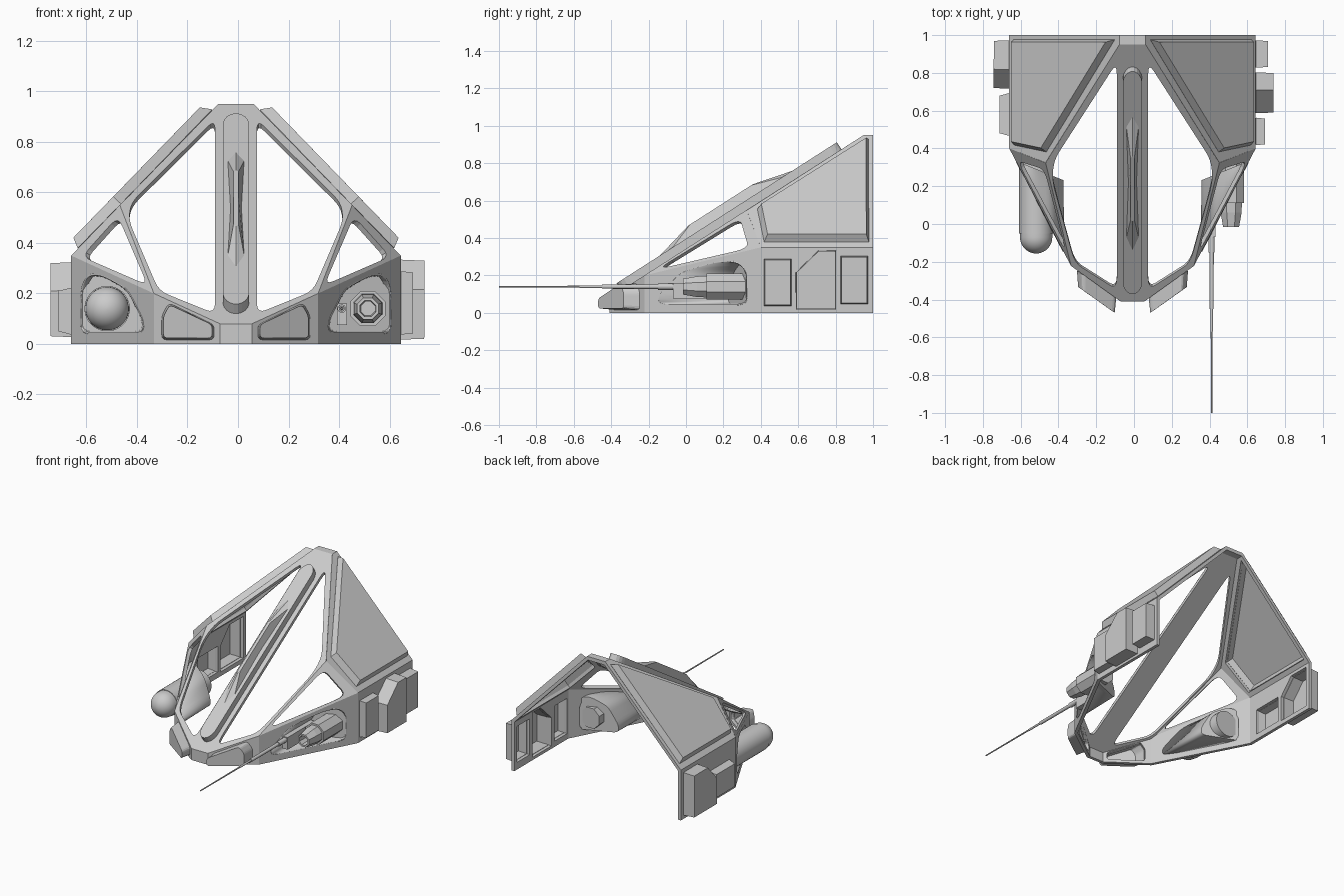
import bpy, bmesh, math
from mathutils import Vector

if "Cube" in bpy.data.objects:
    bpy.data.objects.remove(bpy.data.objects["Cube"])

CX = -0.008  # centreline of the hull


def proj(tri, axis, pts):
    """Lay 2D points on a plane: axis 1 takes (x, z), axis 0 takes (y, z)."""
    a, b, c = [Vector(p) for p in tri]
    n = (b - a).cross(c - a).normalized()
    out = []
    for u, z in pts:
        p = Vector((u, 0, z)) if axis == 1 else Vector((0, u, z))
        p[axis] = -n.dot(p - a) / n[axis]
        out.append(p)
    return out


def rounded(pts, r, n=4):
    """Replace every corner with a small arc."""
    out, vs = [], [Vector(p) for p in pts]
    for i, p in enumerate(vs):
        a, b = vs[i - 1] - p, vs[(i + 1) % len(vs)] - p
        a = p + a.normalized() * min(r, a.length * .45)
        b = p + b.normalized() * min(r, b.length * .45)
        for k in range(n + 1):
            t = k / n
            out.append(tuple(a * (1 - t) ** 2 + p * 2 * t * (1 - t) + b * t * t))
    return out


def shrink(pts, d):
    """Pull an outline towards its middle by about d."""
    us, zs = [p[0] for p in pts], [p[1] for p in pts]
    mu, mz = (min(us) + max(us)) / 2, (min(zs) + max(zs)) / 2
    fu, fz = 1 - 2 * d / (max(us) - min(us)), 1 - 2 * d / (max(zs) - min(zs))
    return [(mu + (u - mu) * fu, mz + (z - mz) * fz) for u, z in pts]


def finish(name, bm, side=0, thick=0, offset=-1, smooth=None):
    """side 0 mirrors the part, 1 or -1 keeps it on the right or left."""
    if side == -1:
        for v in bm.verts:
            v.co.x *= -1
        bmesh.ops.reverse_faces(bm, faces=bm.faces[:])
    me = bpy.data.meshes.new(name)
    bm.to_mesh(me)
    bm.free()
    ob = bpy.data.objects.new(name, me)
    ob.location.x = CX
    bpy.context.collection.objects.link(ob)
    if smooth:
        me.polygons.foreach_set("use_smooth", [True] * len(me.polygons))
        me.set_sharp_from_angle(angle=math.radians(smooth))
    if thick:
        m = ob.modifiers.new("Thickness", 'SOLIDIFY')
        m.thickness, m.offset = thick, offset
    if side == 0:
        ob.modifiers.new("Mirror", 'MIRROR')
    return ob


def plate(name, tri, axis, outer, holes=(), side=0, thick=0.022):
    bm = bmesh.new()
    edges = []
    for loop in [outer, *holes]:
        vs = [bm.verts.new(p) for p in proj(tri, axis, loop)]
        edges += [bm.edges.new((vs[i - 1], vs[i])) for i in range(len(vs))]
    a, b, c = [Vector(p) for p in tri]
    n = (b - a).cross(c - a).normalized()
    if n[axis] * (-1 if axis == 1 else 1) < 0:
        n = -n
    bmesh.ops.triangle_fill(bm, edges=edges, use_beauty=True, normal=n)
    for f in bm.faces:
        f.normal_update()
        if f.normal.dot(n) < 0:
            f.normal_flip()
    return finish(name, bm, side, thick)


def pocket(name, base, end, side=0, thick=0.008, smooth=None, closed=False):
    """Pressed shape: walls from base loop to end loop, capped at the end."""
    bm = bmesh.new()
    a, b = [[bm.verts.new(p) for p in loop] for loop in (base, end)]
    for i in range(len(a)):
        bm.faces.new((a[i - 1], a[i], b[i], b[i - 1]))
    bm.faces.new(b)
    if closed:
        bm.faces.new(a[::-1])
    bmesh.ops.recalc_face_normals(bm, faces=bm.faces[:])
    return finish(name, bm, side, 0 if closed else thick, 0, smooth)


def lathe(name, x, z, profile, n, smooth=None):
    """Turn (y, radius) pairs about an axis along y."""
    bm = bmesh.new()
    rings = []
    for y, r in profile:
        rings.append([bm.verts.new((x - CX + r * math.cos(t), y, z + r * math.sin(t)))
                      for t in [(k + .5) * math.tau / n for k in range(n)]])
    for a, b in zip(rings, rings[1:]):
        for i in range(n):
            bm.faces.new((a[i - 1], a[i], b[i], b[i - 1]))
    bm.faces.new(rings[0])
    bm.faces.new(rings[-1])
    bmesh.ops.recalc_face_normals(bm, faces=bm.faces[:])
    return finish(name, bm, 1, smooth=smooth)


# Key corners of the right half
nose, low = (.063, -.41, .08), (.325, -.2225, .20)
node, corner = (.46, .324, .55), (.6525, .40, .35)
front = (nose, (0, -.41, .08), (0, .949, .95))
up = Vector((0, -.539, .842))

# Sloping canopy frame with the large front windows
window = rounded([(.083, .89), (.415, .56), (.425, .49), (.305, .21), (.083, .12)], .04)
plate("canopy_frame", front, 1,
      [(0, .08), (.063, .08), (.325, .2), (.46, .55), (.07, .95), (0, .95)], [window])

# Side frame with the triangular windows
tri = (low, corner, node)
plate("side_window_frame", tri, 1, [(.325, .2), (.6525, .35), (.46, .55)],
      [rounded([(.467, .505), (.350, .233), (.610, .346)], .04)])

# Roof slopes with raised hollow panels
roof = ((.07, 0, .95), (.6525, 0, .35), (.6525, 1, .35))
panel = [(.42, .38), (.975, .38), (.975, .925), (.385, .553)]
plate("roof_slope", roof, 0, [(.324, .55), (.40, .35), (1, .35), (1, .95), (.949, .95)], [panel])
raised = [(.438, .392), (.962, .392), (.962, .905), (.405, .553)]
lift = Vector((.717, 0, .697)) * .04
pocket("roof_panel", proj(roof, 0, panel), [p + lift for p in proj(roof, 0, raised)])
pocket("apex_cap", [Vector(p) for p in ((-.07, .949, .925), (.07, .949, .925), (.07, 1, .925), (-.07, 1, .925))],
       [Vector(p) for p in ((-.07, .949, .95), (.07, .949, .95), (.07, 1, .95), (-.07, 1, .95))],
       side=1, closed=True)

# Nose and angled front walls with pressed-out pods
plate("nose_wall", ((0, -.41, 0), (.063, -.41, 0), nose), 1, [(0, 0), (.063, 0), (.063, .08), (0, .08)])
wall = (nose, (.063, -.41, 0), low)
pod = rounded([(.09, .02), (.29, .02), (.29, .11), (.265, .158), (.09, .073)], .016, 3)
plate("front_wall", wall, 1, [(.063, 0), (.325, 0), (.325, .2), (.063, .08)], [pod])
pocket("front_pod", proj(wall, 1, pod),
       [p + Vector((0, -.08, 0)) for p in proj(wall, 1, shrink(pod, .006))])

# Side walls with weapon bays pressed inwards
wall = (low, (.325, -.2225, 0), corner)
bay = rounded([(.585, .275), (.613, .22), (.613, .043), (.365, .043), (.365, .095), (.43, .22), (.53, .275)], .035)
plate("bay_wall", wall, 1, [(.325, 0), (.6525, 0), (.6525, .35), (.325, .2)], [bay])
bay_back = ((.37, .23, 0), (.613, .33, 0), (.37, .23, 1))
pocket("weapon_bay", proj(wall, 1, bay), proj(bay_back, 1, shrink(bay, .004)), smooth=35)

# Rear walls with hollow equipment boxes: (outline in y,z ; outer x ; taper)
def rect(y0, y1, z0, z1, cy=0, cz=0):
    top = [(y0 + cy, z1), (y0, z1 - cz)] if cy else [(y0, z1)]
    return [(y0, z0), (y1, z0), (y1, z1)] + top

boxes = {
    1: [(rect(.42, .56, .04, .285), .698, .004), (rect(.59, .80, .02, .33, .12, .115), .743, .003),
        (rect(.83, .97, .05, .30), .716, .004)],
    -1: [(rect(.47, .69, .04, .22), .70, .012), (rect(.72, .97, .03, .32, .10, .11), .732, .003)],
}
for side, label in ((1, "right"), (-1, "left")):
    flat = lambda x: ((x, 0, 0), (x, 1, 0), (x, 0, 1))
    plate(label + "_rear_wall", flat(.6525), 0, [(.4, 0), (1, 0), (1, .35), (.4, .35)],
          [b[0] for b in boxes[side]], side)
    for i, (outline, x, taper) in enumerate(boxes[side]):
        pocket(f"{label}_equipment_box_{i + 1}", proj(flat(.6525), 0, outline),
               proj(flat(x), 0, shrink(outline, taper)), side)

# Raised spine on the centre beam
stadium = [(.052 * math.cos(t), (.83 if math.sin(t) > 0 else .165) + .045 * math.sin(t))
           for t in [(k + .5) * math.tau / 20 for k in range(20)]]
spine = proj(front, 1, stadium)
pocket("spine", spine, [p + up * .045 for p in spine], side=1, closed=True)

# Faceted ridge on the spine
base = proj(front, 1, [(0, .265), (.033, .31), (.022, .5), (.033, .69), (0, .725),
                       (-.033, .69), (-.022, .5), (-.033, .31)])
ridge = proj(front, 1, [(0, .385), (.010, .39), (.010, .5), (.010, .60), (0, .605),
                        (-.010, .60), (-.010, .5), (-.010, .39)])
pocket("spine_ridge", [p + up * .043 for p in base], [p + up * .098 for p in ridge], side=1, closed=True)

# Left round-nosed tank
dome = [(-.07 - .086 * math.sin(a), .086 * math.cos(a)) for a in [k * math.pi / 2 / 10 for k in range(10)]]
lathe("left_tank", -.518, .14, [(.32, .09), (-.05, .09), (-.05, .086)] + dome + [(-.156, .002)], 32, 40)

# Right octagonal cannon with hollow muzzle
lathe("right_cannon", .514, .14, [(.32, .075), (.11, .075), (.11, .062), (.06, .06),
                                  (-.015, .046), (-.015, .034), (.06, .03)], 8)

# Long thin barrel and its mount
lathe("long_barrel", .411, .14, [(.05, .017), (-.15, .017), (-.15, .012), (-.45, .011),
                                 (-.45, .007), (-.57, .007), (-.57, .005), (-1, .004)], 10, 40)
bm = bmesh.new()
bmesh.ops.create_cube(bm, size=1)
for v in bm.verts:
    v.co = Vector((v.co.x * .04 + .411 - CX, v.co.y * .30 + .08, v.co.z * .085 + .118))
finish("barrel_mount", bm, 1)
